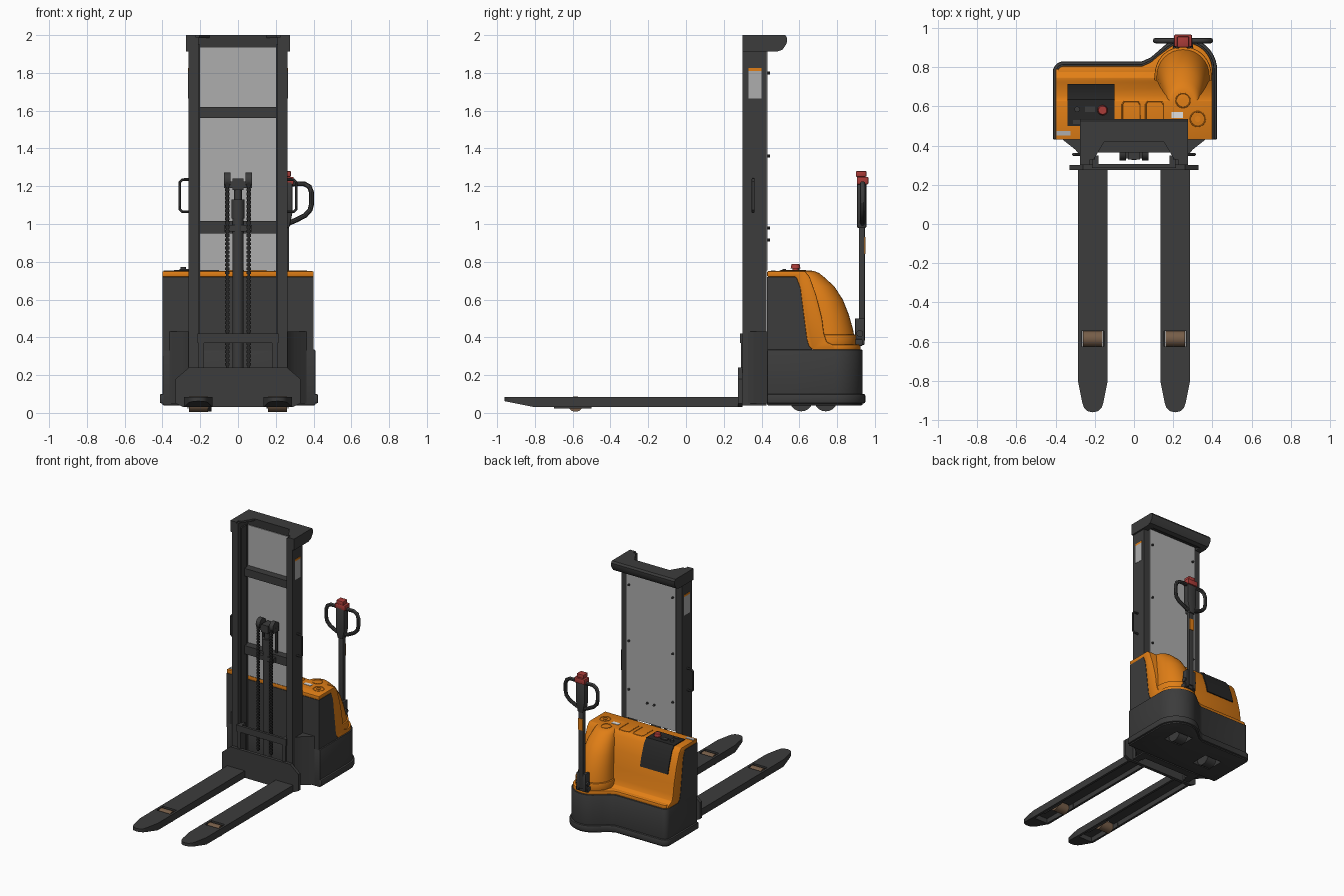
import bpy, bmesh, math
from mathutils import Vector

if "Cube" in bpy.data.objects:
    bpy.data.objects.remove(bpy.data.objects["Cube"])


def material(name, r, g, b):
    m = bpy.data.materials.new(name)
    m.use_nodes = True
    m.diffuse_color = (r, g, b, 1)
    m.node_tree.nodes["Principled BSDF"].inputs["Base Color"].default_value = (r, g, b, 1)
    return m


DARK = material("charcoal paint", .045, .045, .045)
BLACK = material("black plastic", .02, .02, .02)
ORANGE = material("orange cover", .75, .21, .008)
GREY = material("grey screen", .42, .42, .42)
WHITE = material("white label", .75, .75, .75)
RED = material("red switch", .4, .045, .04)
BROWN = material("brown roller", .18, .11, .065)


def finish(name, bm, mat, bevel=0):
    bmesh.ops.recalc_face_normals(bm, faces=bm.faces)
    if bevel:
        sharp = [e for e in bm.edges if e.calc_face_angle(0) > .6]
        bmesh.ops.bevel(bm, geom=sharp, offset=bevel, segments=2, profile=.5, affect='EDGES')
    me = bpy.data.meshes.new(name)
    bm.to_mesh(me)
    bm.free()
    me.materials.append(mat)
    ob = bpy.data.objects.new(name, me)
    bpy.context.scene.collection.objects.link(ob)
    return ob


def prism(name, pts, axis, lo, hi, mat, bevel=0):
    """Extrude a polygon along an axis; its points use the other two axes in order."""
    def at(p, d):
        return {'x': (d, p[0], p[1]), 'y': (p[0], d, p[1]), 'z': (p[0], p[1], d)}[axis]
    bm = bmesh.new()
    a, b = ([bm.verts.new(at(p, d)) for p in pts] for d in (lo, hi))
    bm.faces.new(a)
    bm.faces.new(b)
    for i in range(len(pts)):
        j = (i + 1) % len(pts)
        bm.faces.new((a[i], a[j], b[j], b[i]))
    return finish(name, bm, mat, bevel)


def boxes(name, mat, *ranges, bevel=0):
    """One object from boxes given as x0, x1, y0, y1, z0, z1."""
    bm = bmesh.new()
    for x0, x1, y0, y1, z0, z1 in ranges:
        vs = bmesh.ops.create_cube(bm, size=1)["verts"]
        for v in vs:
            v.co = (x1 if v.co.x > 0 else x0, y1 if v.co.y > 0 else y0, z1 if v.co.z > 0 else z0)
    return finish(name, bm, mat, bevel)


def cyl(name, p, q, r, mat, r2=None, n=24):
    p, q = Vector(p), Vector(q)
    bm = bmesh.new()
    bmesh.ops.create_cone(bm, cap_ends=True, segments=n, radius1=r, radius2=r if r2 is None else r2,
                          depth=(q - p).length)
    rot = Vector((0, 0, 1)).rotation_difference(q - p).to_matrix().to_4x4()
    bm.transform(rot)
    bmesh.ops.translate(bm, verts=bm.verts, vec=(p + q) / 2)
    return finish(name, bm, mat)


def tube(name, pts, r, mat, cyclic=False):
    cu = bpy.data.curves.new(name, 'CURVE')
    cu.dimensions, cu.bevel_depth, cu.bevel_resolution, cu.use_fill_caps = '3D', r, 3, True
    s = cu.splines.new('POLY')
    s.points.add(len(pts) - 1)
    for sp, p in zip(s.points, pts):
        sp.co = (*p, 1)
    s.use_cyclic_u = cyclic
    cu.materials.append(mat)
    ob = bpy.data.objects.new(name, cu)
    bpy.context.scene.collection.objects.link(ob)


def arc(cx, cy, r, a0, a1, n):
    return [(cx + r * math.cos(math.radians(a0 + (a1 - a0) * i / n)),
             cy + r * math.sin(math.radians(a0 + (a1 - a0) * i / n))) for i in range(n + 1)]


def cut(ob, cutter):
    mod = ob.modifiers.new("cut", 'BOOLEAN')
    mod.operation, mod.solver, mod.object = 'DIFFERENCE', 'EXACT', cutter
    bpy.context.view_layer.objects.active = ob
    bpy.ops.object.modifier_apply(modifier=mod.name)
    bpy.data.objects.remove(cutter)


def outline(o, front):
    """Plan of the chassis, grown by o, with the bulge around the tiller."""
    return ([(.41 + o, front)] + arc(.26, .785, .15 + o, 0, 125, 14)
            + [(.12, .865 + o), (.085, .835 + o), (.04, .815 + o)]
            + arc(-.36, .775, .04 + o, 90, 180, 5) + [(-.40 - o, front)])


# Chassis, bumper and wheels
base = prism("chassis", outline(0, .43), 'z', .04, .335, DARK, .006)
bumper = prism("bumper", outline(.014, .43), 'z', .05, .1, DARK, .008)
for side, x, y in (("drive", .2, .74), ("caster", -.18, .61)):
    for part in (base, bumper):
        cut(part, boxes("pit_cutter", DARK, (x - .075, x + .075, y - .07, y + .07, .0, .085)))
    cyl(side + "_wheel", (x - .04, y, .07), (x + .04, y, .07), .062, DARK)
edge = [(.585, .715), (.605, .66), (.64, .39), (.65, .355), (.67, .335)]
prism("battery_housing", [(.43, .3), (.43, .72), (.575, .72)] + edge + [(.67, .3)],
      'x', -.4, .4, DARK)

# Orange cover with the tiller column
back = [(.63, .75), (.655, .72), (.69, .62), (.72, .5), (.73, .42), (.745, .375), (.79, .355)]
prism("cover", [(.43, .72), (.43, .75)] + back + [(.79, .335)] + edge[::-1] + [(.575, .72)],
      'x', -.4, .4, ORANGE, .005)
prism("cover_ledge", outline(-.01, .67), 'z', .33, .362, ORANGE, .006)
bm = bmesh.new()
rows = []
for z, y, r in ((.35, .9, .14), (.44, .885, .132), (.52, .862, .124), (.6, .83, .114),
                (.67, .785, .1), (.72, .73, .086), (.74, .705, .08), (.75, .68, .072)):
    plan = [(.25 + r, .5)] + arc(.25, y - r, r, 0, 180, 16) + [(.25 - r, .5)]
    rows.append([bm.verts.new((*p, z)) for p in plan])
for a, b in zip(rows, rows[1:]):
    for i in range(len(a) - 1):
        bm.faces.new((a[i], a[i + 1], b[i + 1], b[i]))
bm.faces.new(rows[-1])
finish("tiller_column", bm, ORANGE)
prism("column_collar", [(.395, .7)] + arc(.25, .76, .145, 0, 180, 18) + [(.105, .7)],
      'z', .35, .415, ORANGE, .006)

# Controls and trays on the cover
prism("control_panel", [(.5, .757), (.634, .757), (.663, .722), (.698, .622), (.714, .56),
                        (.7, .56), (.68, .62), (.645, .72), (.62, .745), (.5, .745)],
      'x', -.34, -.1, BLACK)
cyl("stop_button_stem", (-.16, .58, .75), (-.16, .58, .765), .015, RED)
cyl("stop_button", (-.16, .58, .765), (-.16, .58, .787), .026, RED, .021)
cyl("key_switch", (-.29, .585, .75), (-.29, .585, .772), .014, DARK)
boxes("charge_meter", DARK, (-.25, -.2, .57, .6, .75, .764), (-.31, -.26, .51, .53, .75, .762))
for x, y, r in ((.25, .63, .036), (.325, .535, .038)):
    tube("cup_rim", [(*p, .75) for p in arc(x, y, r, 0, 345, 23)], .003, ORANGE, True)
cyl("cap_knob", (.325, .535, .74), (.325, .535, .755), .015, ORANGE)
for x in (-.015, .105):
    tube("tray_rim", [(x + dx, y, .75) for dx, y in
                      ((-.045, .5), (-.045, .61), (-.035, .625), (.035, .625), (.045, .61), (.045, .5))],
         .003, ORANGE)
boxes("white_label", WHITE, (.19, .25, .54, .57, .745, .753))
boxes("grey_label", GREY, (-.395, -.325, .45, .475, .745, .753))

# Mast: rails, crossbars, screen
for s, side in ((1, "left"), (-1, "right")):
    def span(a, b):
        return tuple(sorted((s * a, s * b)))
    boxes(side + "_rail", DARK, (*span(.21, .262), .3, .425, .04, 1.99))
    boxes(side + "_rail_flange", DARK, (*span(.2, .212), .33, .40, .04, 1.95))
    prism(side + "_mast_bracket", [(s * x, y) for x, y in
          ((.25, .31), (.275, .35), (.3, .38), (.37, .435), (.25, .44))], 'z', .05, .43, DARK)
    prism(side + "_cap_arm", [(.3, 2), (.525, 2), (.535, 1.985), (.533, 1.955), (.51, 1.922),
                              (.48, 1.912), (.3, 1.912)], 'x', *span(.225, .275), DARK)
    prism(side + "_cap_gusset", [(s * .23, .33), (s * .205, .33), (s * .145, .43), (s * .23, .43)],
          'z', 1.985, 2, DARK)
    boxes(side + "_rail_label", GREY, (*span(.255, .264), .33, .4, 1.665, 1.81))
    boxes(side + "_label_stripe", ORANGE, (*span(.255, .264), .33, .4, 1.81, 1.825))
    tube(side + "_grab_handle", [(s * x, .355, z) for x, z in
         ((.255, 1.235), (.295, 1.235), (.308, 1.222), (.308, 1.078), (.295, 1.065), (.255, 1.065))],
         .008, DARK)
    for z in (1.8, 1.36, .98):
        cyl("screen_bolt", (s * .19, .425, z), (s * .19, .445, z), .008, DARK, n=10)
    cyl("screen_bolt", (s * .03, .425, .915), (s * .03, .445, .915), .008, DARK, n=10)
prism("cap_bar", [(.42, 2), (.525, 2), (.535, 1.985), (.533, 1.955), (.51, 1.922), (.48, 1.912),
                  (.43, 1.93)], 'x', -.275, .275, DARK)
boxes("crossbars", DARK, *[(-.22, .22, .365, .422, a, b)
                           for a, b in ((.04, .14), (.95, 1.015), (1.56, 1.62))])
boxes("mast_screen", GREY, (-.212, .212, .424, .432, .755, 1.935))

# Lift cylinder, crosshead and chains
for name, r, a, b in (("lift_cylinder", .03, .1, 1.03), ("cylinder_gland", .035, 1.03, 1.13),
                      ("lift_rod", .02, 1.13, 1.2)):
    cyl(name, (0, .36, a), (0, .36, b), r, DARK)
boxes("cylinder_clamp", DARK, (-.075, .075, .335, .4, .96, .995))
boxes("crosshead", DARK, (-.075, .075, .335, .4, 1.19, 1.225), (-.03, .03, .33, .41, 1.18, 1.24))
for x in (-.057, .057):
    cyl("chain_pulley", (x - .017, .365, 1.232), (x + .017, .365, 1.232), .04, DARK)
    links = [(x - .011, x + .011, .325, .337, .25 + .022 * i, .264 + .022 * i) for i in range(44)]
    boxes("chain", BLACK, (x - .006, x + .006, .327, .335, .24, 1.23), *links)
    boxes("chain_tail", BLACK, (x - .009, x + .009, .392, .402, .95, 1.23))

# Fork carriage
prism("carriage_plate", [(-.33, .05), (-.33, .18), (-.26, .24), (.26, .24), (.33, .18), (.33, .05),
                         (.29, .03), (-.29, .03)], 'y', .275, .3, DARK)
boxes("carriage_frame", DARK, (-.215, .215, .285, .305, .37, .42), (-.208, -.18, .29, .35, .1, .42),
      (.18, .208, .29, .35, .1, .42))

# Forks with load rollers
for x, side in ((.21, "left"), (-.21, "right")):
    boxes(side + "_fork", DARK,
          (x - .076, x - .058, -.8, .28, .03, .085), (x + .058, x + .076, -.8, .28, .03, .085),
          (x - .058, x + .058, -.8, -.625, .068, .085), (x - .058, x + .058, -.545, .28, .068, .085))
    plan = [(-.076, -.8), (-.054, -.91), (-.045, -.937), (-.028, -.954), (0, -.96)]
    plan += [(-a, b) for a, b in plan[-2::-1]]
    tip = prism(side + "_fork_tip", [(x + a, b) for a, b in plan], 'z', .03, .085, DARK)
    for v in tip.data.vertices:
        if v.co.z < .05:
            v.co.z += (-.8 - v.co.y) * .2
    cyl(side + "_load_roller", (x - .05, -.585, .047), (x + .05, -.585, .047), .041, BROWN)
    boxes(side + "_roller_bracket", DARK, (x - .058, x - .052, -.7, -.5, .022, .06),
          (x + .052, x + .058, -.7, -.5, .022, .06))

# Tiller arm and handle
boxes("tiller_yoke", DARK, (.21, .232, .895, .945, .36, .5), (.268, .29, .895, .945, .36, .5),
      (.2, .3, .86, .935, .355, .39), bevel=.004)
cyl("tiller_pivot", (.2, .92, .42), (.3, .92, .42), .018, DARK)
boxes("tiller_arm", DARK, (.229, .271, .915, .947, .38, 1.02), bevel=.005)
boxes("arm_badge", ORANGE, (.231, .269, .94, .951, .84, .93))
prism("tiller_head", [(.228, .98), (.272, .98), (.288, 1.06), (.288, 1.225), (.212, 1.225), (.212, 1.06)],
      'y', .905, .955, DARK, .006)
for s in (1, -1):
    tube("hand_grip", [(.25 + s * a, .935, z) for a, z in
         ((.02, 1.005), (.06, 1.022), (.105, 1.045), (.132, 1.075), (.14, 1.11), (.14, 1.165),
          (.128, 1.197), (.1, 1.213), (.02, 1.213))], .014, DARK)
boxes("safety_switch", RED, (.205, .295, .905, .965, 1.21, 1.25), (.22, .28, .9, .955, 1.25, 1.28),
      bevel=.004)

# Turn curves to meshes and smooth the rounded parts
bpy.ops.object.select_all(action='DESELECT')
for ob in list(bpy.context.scene.objects):
    if ob.type in {'MESH', 'CURVE'}:
        ob.select_set(True)
        bpy.context.view_layer.objects.active = ob
bpy.ops.object.convert(target='MESH')
bpy.ops.object.shade_smooth_by_angle(angle=math.radians(35))
